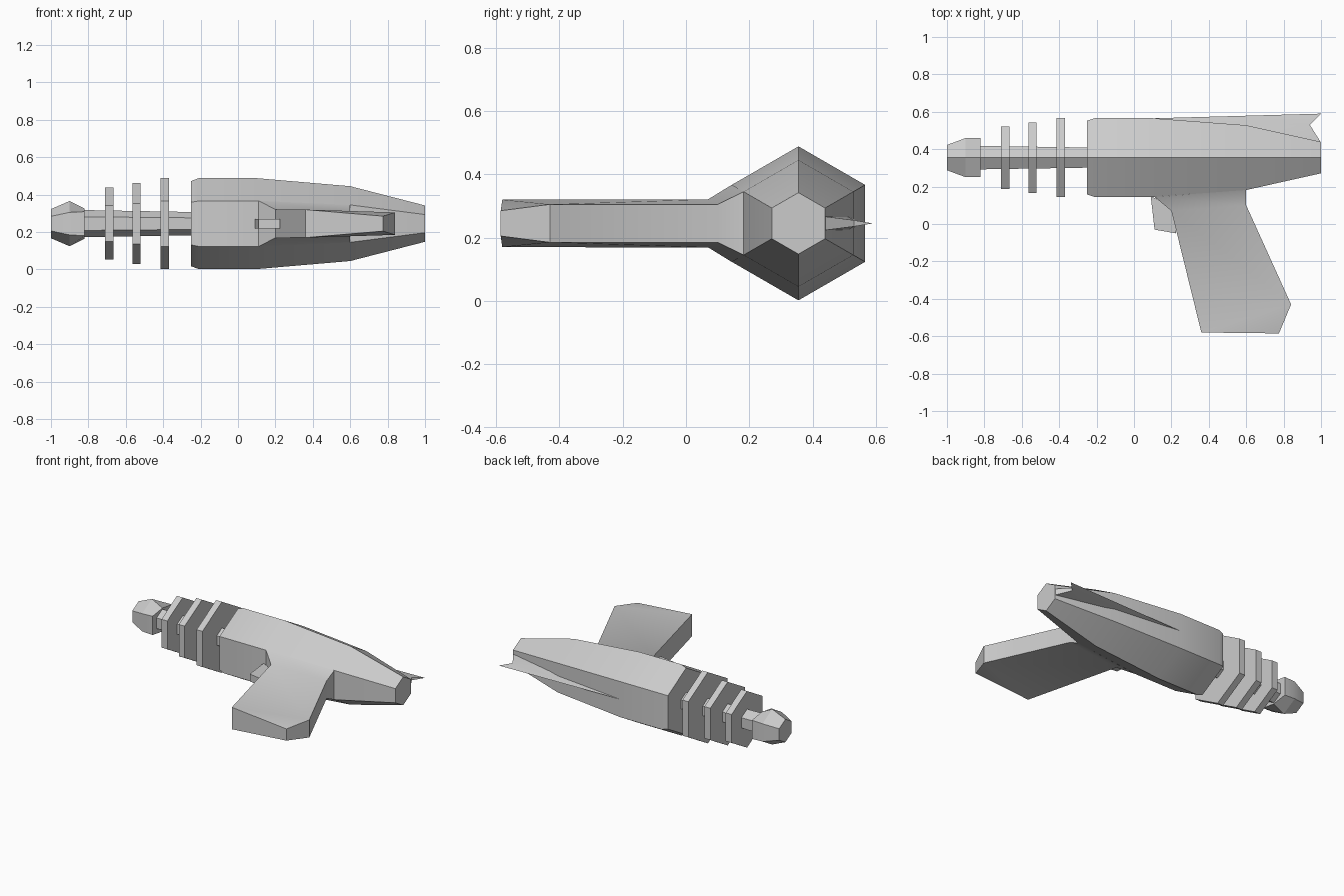
import bpy
import bmesh
import math

AXIS_Y, AXIS_Z = 0.355, 0.245

cube = bpy.data.objects.get("Cube")
if cube:
    bpy.data.objects.remove(cube, do_unlink=True)

grey = bpy.data.materials.new("plain grey")
grey.use_nodes = True
colour = (0.6, 0.6, 0.6, 1)
grey.diffuse_color = colour
grey.node_tree.nodes["Principled BSDF"].inputs["Base Color"].default_value = colour


def finish(name, bm):
    """Clean the mesh, add it to the scene and shade it."""
    bmesh.ops.remove_doubles(bm, verts=bm.verts, dist=1e-5)
    bmesh.ops.recalc_face_normals(bm, faces=bm.faces)
    mesh = bpy.data.meshes.new(name)
    bm.to_mesh(mesh)
    bm.free()
    mesh.materials.append(grey)
    obj = bpy.data.objects.new(name, mesh)
    bpy.context.collection.objects.link(obj)
    bpy.ops.object.select_all(action="DESELECT")
    obj.select_set(True)
    bpy.context.view_layer.objects.active = obj
    bpy.ops.object.shade_smooth_by_angle(angle=math.radians(33))
    return obj


def hexagon(r):
    """Cross-section with points straight up and down."""
    return [(r * math.sin(i * math.pi / 3), r * math.cos(i * math.pi / 3)) for i in range(6)]


def loft(name, sections):
    """Join six-sided sections, given as (x, outline), along the barrel axis."""
    bm = bmesh.new()
    rings = [[bm.verts.new((x, AXIS_Y + y, AXIS_Z + z)) for y, z in outline]
             for x, outline in sections]
    for a, b in zip(rings, rings[1:]):
        for i in range(6):
            j = (i + 1) % 6
            bm.faces.new((a[i], a[j], b[j], b[i]))
    bm.faces.new(rings[0])
    bm.faces.new(rings[-1])
    return finish(name, bm)


def slab(name, points, patches):
    """Flat part mirrored about the middle plane; points are (x, y, half thickness)."""
    bm = bmesh.new()
    top, low = [[bm.verts.new((x, y, AXIS_Z + s * h)) for x, y, h in points] for s in (1, -1)]
    for patch in patches:
        for side in (top, low):
            bm.faces.new([side[i] for i in patch])
    for i in range(len(points)):
        j = (i + 1) % len(points)
        bm.faces.new((top[i], top[j], low[j], low[i]))
    return finish(name, bm)


# Main body
loft("body", [(x, hexagon(r)) for x, r in
              ((-0.25, 0.228), (-0.21, 0.243), (0.1, 0.243), (0.6, 0.2), (1, 0.097))])

# Barrel and its three cooling rings
loft("barrel", [(-0.85, hexagon(0.073)), (-0.24, hexagon(0.062))])
for name, x, r in (("front_ring", -0.688, 0.193),
                   ("middle_ring", -0.542, 0.217),
                   ("rear_ring", -0.392, 0.243)):
    loft(name, [(x - 0.022, hexagon(r)), (x + 0.022, hexagon(r))])

# Muzzle, flattened at its rear
rear = [(0, 0.08), (0.105, 0.064), (0.105, -0.064),
        (0, -0.08), (-0.105, -0.064), (-0.105, 0.064)]
loft("muzzle", [(-1, hexagon(0.078)), (-0.9, hexagon(0.121)), (-0.82, rear)])

# Grip with the flared root that runs into the body
slab("grip",
     [(0.11, 0.145, 0.122), (0.2, 0.07, 0.076), (0.36, -0.58, 0.075), (0.775, -0.585, 0.04),
      (0.84, -0.43, 0.06), (0.6, 0.1, 0.06), (0.6, 0.182, 0.1)],
     [(0, 1, 5, 6), (1, 2, 4, 5), (2, 3, 4)])

# Trigger
slab("trigger",
     [(0.09, 0.146, 0.025), (0.11, -0.03, 0.025), (0.225, -0.05, 0.025), (0.22, 0.1, 0.025)],
     [(0, 1, 2, 3)])

# Sharp-edged fin along the back
slab("fin",
     [(0.1, 0.565, 0), (0.6, 0.51, 0.022), (1, 0.435, 0.022), (0.94, 0.53, 0.01), (1, 0.59, 0)],
     [(0, 1, 3, 4), (1, 2, 3)])
